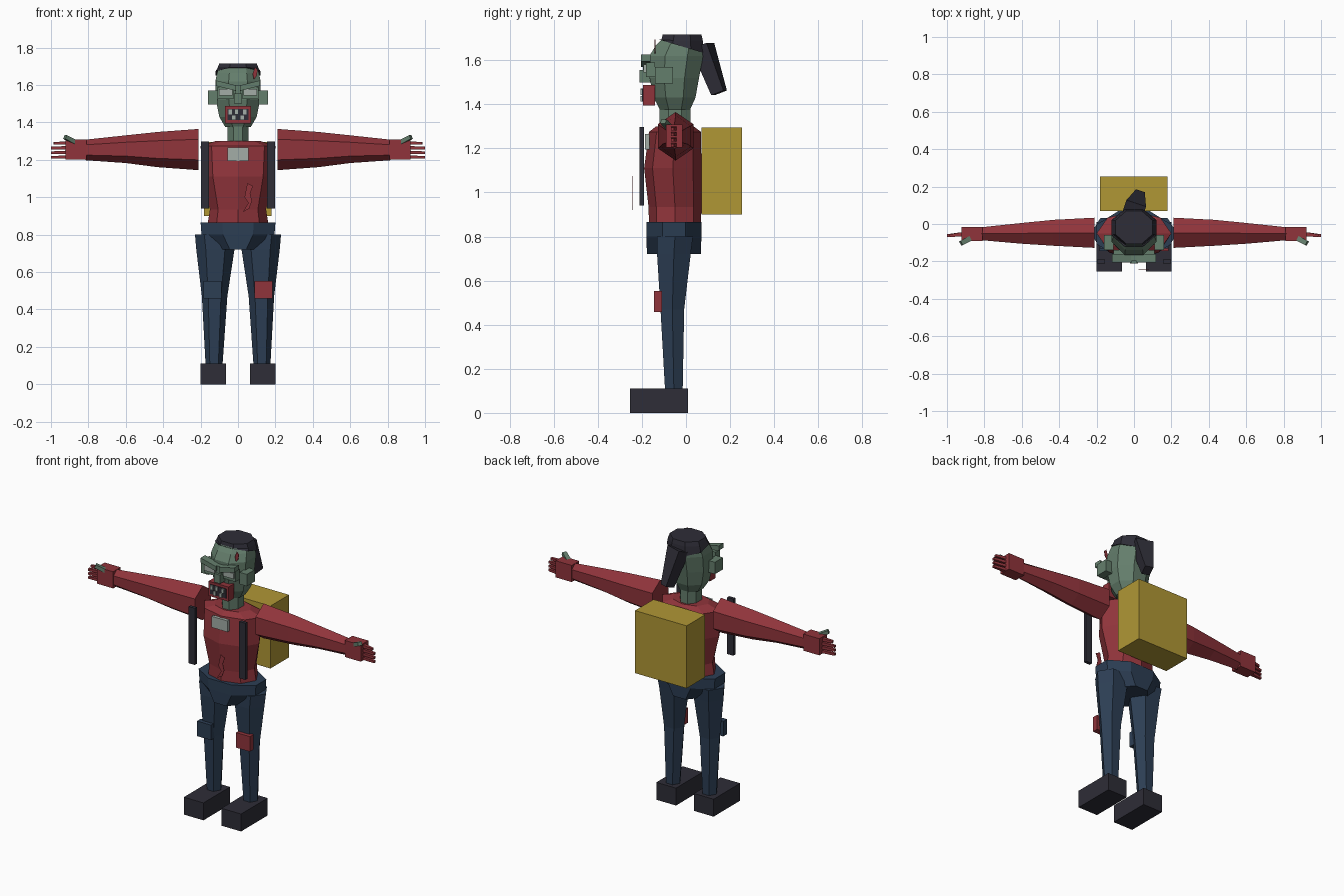
import bpy, bmesh, math
from mathutils import Vector

cube = bpy.data.objects.get("Cube")
if cube:
    bpy.data.objects.remove(cube, do_unlink=True)


def material(name, rgb):
    lin = [((c / 255 + 0.055) / 1.055) ** 2.4 for c in rgb] + [1.0]
    m = bpy.data.materials.new(name)
    m.use_nodes = True
    m.diffuse_color = lin
    b = m.node_tree.nodes["Principled BSDF"]
    b.inputs["Base Color"].default_value = lin
    b.inputs["Roughness"].default_value = 0.9
    return m


RED = material("shirt red", (144, 52, 59))
BLUE = material("denim blue", (44, 62, 84))
DARK = material("charcoal", (46, 45, 55))
SKIN = material("grey green skin", (100, 126, 108))
YELLOW = material("mustard yellow", (176, 151, 53))
PALE = material("pale grey", (163, 174, 167))


def finish(name, bm, mat):
    bmesh.ops.recalc_face_normals(bm, faces=bm.faces)
    me = bpy.data.meshes.new(name)
    bm.to_mesh(me)
    bm.free()
    me.materials.append(mat)
    ob = bpy.data.objects.new(name, me)
    bpy.context.collection.objects.link(ob)
    return ob


def box(name, mat, x, y, z, tilt=0.0):
    """Box from (min, max) ranges; tilt slopes it in the front plane."""
    bm = bmesh.new()
    bmesh.ops.create_cube(bm, size=1)
    for v in bm.verts:
        lx = v.co.x * (x[1] - x[0])
        v.co = Vector(((x[0] + x[1]) / 2 + lx,
                       (y[0] + y[1]) / 2 + v.co.y * (y[1] - y[0]),
                       (z[0] + z[1]) / 2 + v.co.z * (z[1] - z[0]) + lx * tilt))
    return finish(name, bm, mat)


def loft(name, mat, rings, sides, flat=False, tilt=0.0, along_x=False):
    """Skin of rings (position, centre a, centre b, radius a, radius b)."""
    bm = bmesh.new()
    off = math.pi / sides if flat else 0.0
    k = 1 / math.cos(off) if flat else 1.0
    loops = []
    for p, ca, cb, ra, rb in rings:
        loop = []
        for i in range(sides):
            t = math.tau * i / sides + off
            a, b = ra * k * math.cos(t), rb * k * math.sin(t)
            co = (p, ca + a, cb + b) if along_x else (ca + a, cb + b, p + tilt * b)
            loop.append(bm.verts.new(co))
        loops.append(loop)
    for lo, hi in zip(loops, loops[1:]):
        for i in range(sides):
            j = (i + 1) % sides
            bm.faces.new((lo[i], lo[j], hi[j], hi[i]))
    bm.faces.new(loops[0])
    bm.faces.new(loops[-1])
    return finish(name, bm, mat)


def bar(name, mat, p, q, w0, w1, d0, d1):
    """Tapered four-sided bar between two points."""
    bm = bmesh.new()
    p, q = Vector(p), Vector(q)
    axis = (q - p).normalized()
    u = axis.cross(Vector((0, 0, 1))).normalized()
    v = axis.cross(u)
    ends = [[bm.verts.new(c + u * w * s + v * d * t)
             for s, t in ((-1, -1), (1, -1), (1, 1), (-1, 1))]
            for c, w, d in ((p, w0, d0), (q, w1, d1))]
    for i in range(4):
        j = (i + 1) % 4
        bm.faces.new((ends[0][i], ends[0][j], ends[1][j], ends[1][i]))
    bm.faces.new(ends[0])
    bm.faces.new(ends[1])
    return finish(name, bm, mat)


def plate(name, mat, pts, y, thick=0.003):
    """Thin cut-out facing the front."""
    bm = bmesh.new()
    f = bm.faces.new([bm.verts.new((x, y, z)) for x, z in pts])
    geo = bmesh.ops.extrude_face_region(bm, geom=[f])["geom"]
    for v in geo:
        if isinstance(v, bmesh.types.BMVert):
            v.co.y += thick
    return finish(name, bm, mat)


# Torso, hips and neck
loft("shirt_torso", RED, [
    (0.86, 0, -0.05, 0.162, 0.118), (0.935, 0, -0.05, 0.15, 0.12),
    (1.11, 0, -0.06, 0.19, 0.13), (1.275, 0, -0.05, 0.2, 0.118),
    (1.30, 0, -0.05, 0.12, 0.085)], 8)
loft("trouser_hips", BLUE, [
    (0.72, 0, -0.055, 0.105, 0.122), (0.80, 0, -0.055, 0.195, 0.125),
    (0.865, 0, -0.055, 0.2, 0.125)], 8, flat=True)
loft("neck", SKIN, [(1.26, 0, -0.05, 0.055, 0.07), (1.40, 0, -0.05, 0.055, 0.07)], 8, flat=True)
box("chest_patch", PALE, (-0.055, 0.055), (-0.185, -0.165), (1.195, 1.265))
plate("shirt_tear", RED, [(0.025, 0.92), (0.055, 0.97), (0.035, 1.0), (0.05, 1.075),
                          (0.08, 1.06), (0.065, 1.02), (0.075, 0.98), (0.06, 0.94)], -0.246)

# Backpack
box("backpack", YELLOW, (-0.183, 0.178), (0.07, 0.255), (0.9, 1.295))

# Head, hair and ponytail
loft("head", SKIN, [
    (1.375, 0, -0.05, 0.068, 0.068), (1.43, 0, -0.052, 0.1, 0.095),
    (1.52, 0, -0.053, 0.118, 0.112), (1.62, 0, -0.044, 0.121, 0.122),
    (1.665, 0, -0.03, 0.112, 0.108), (1.70, 0, -0.018, 0.1, 0.088)], 8, flat=True)
loft("hair_cap", DARK, [
    (1.663, 0, -0.02, 0.119, 0.101), (1.69, 0, -0.018, 0.11, 0.094),
    (1.716, 0, -0.018, 0.1, 0.088)], 8, flat=True, tilt=-0.0)
for v in bpy.data.objects["hair_cap"].data.vertices:
    if v.co.z < 1.68:
        v.co.z -= 0.3 * (v.co.y + 0.02)
bar("ponytail", DARK, (0, 0.075, 1.665), (0.025, 0.15, 1.452), 0.055, 0.025, 0.04, 0.031)

# Mouth with teeth
box("mouth", RED, (-0.07, 0.07), (-0.195, -0.14), (1.395, 1.487))
box("mouth_inside", DARK, (-0.055, 0.055), (-0.199, -0.19), (1.412, 1.472))
for i, (tx, tz) in enumerate([(-0.042, 1.455), (-0.008, 1.457), (0.036, 1.455),
                              (-0.022, 1.424), (0.022, 1.424)]):
    box(f"tooth_{i + 1}", PALE, (tx - 0.009, tx + 0.009), (-0.207, -0.195), (tz - 0.012, tz + 0.014))

# Nose and forehead scar
box("nose", SKIN, (-0.022, 0.022), (-0.21, -0.15), (1.50, 1.555))
box("nose_bridge", SKIN, (-0.016, 0.016), (-0.195, -0.15), (1.55, 1.60))
plate("forehead_scar", RED, [(0.085, 1.63), (0.078, 1.66), (0.09, 1.695),
                             (0.105, 1.68), (0.1, 1.65)], -0.142)

# Parts repeated on both sides
for s, side in ((1, "left"), (-1, "right")):
    def span(a, b):
        return tuple(sorted((s * a, s * b)))

    # Face
    box(f"{side}_ear", SKIN, span(0.11, 0.16), (-0.14, -0.06), (1.495, 1.57))
    box(f"{side}_brow", SKIN, span(0.012, 0.118), (-0.205, -0.16), (1.582, 1.612), tilt=s * 0.25)
    box(f"{side}_eye_socket", SKIN, span(0.025, 0.11), (-0.182, -0.14), (1.525, 1.59))
    box(f"{side}_eye", PALE, span(0.03, 0.102), (-0.192, -0.165), (1.545, 1.58))

    # Backpack strap
    box(f"{side}_strap", DARK, span(0.155, 0.198), (-0.21, -0.19), (0.94, 1.298))

    # Sleeve: hexagonal with a ridge on top
    arm = loft(f"{side}_sleeve", RED, [
        (s * 0.212, 1.255, -0.047, 0.11, 0.093), (s * 0.43, 1.255, -0.047, 0.094, 0.08),
        (s * 0.60, 1.257, -0.05, 0.074, 0.064), (s * 0.815, 1.253, -0.052, 0.055, 0.04)],
        6, along_x=True)
    for v in arm.data.vertices:
        v.co.y, v.co.z = v.co.z, v.co.y

    # Hand, fingers and thumb
    box(f"{side}_hand", RED, span(0.81, 0.922), (-0.09, -0.015), (1.203, 1.308))
    for i in range(4):
        z = 1.213 + i * 0.025
        tip = 1.0 if i < 3 else 0.985
        bar(f"{side}_finger_{i + 1}", RED, (s * 0.915, -0.055, z + 0.002), (s * tip, -0.062, z),
            0.012, 0.007, 0.009, 0.007)
    bar(f"{side}_thumb", SKIN, (s * 0.858, -0.068, 1.287), (s * 0.925, -0.103, 1.322),
        0.014, 0.013, 0.012, 0.011)

    # Leg: hexagonal, tapering to the shoe
    loft(f"{side}_trouser_leg", BLUE, [
        (0.10, s * 0.128, -0.055, 0.045, 0.046), (0.47, s * 0.125, -0.062, 0.068, 0.062),
        (0.72, s * 0.121, -0.055, 0.102, 0.088), (0.80, s * 0.13, -0.05, 0.1, 0.094)], 6)
    box(f"{side}_knee_patch", RED if s > 0 else BLUE,
        span(0.088, 0.185), (-0.145, -0.108), (0.458, 0.553))
    box(f"{side}_shoe", DARK, span(0.063, 0.2), (-0.255, 0.01), (0, 0.11))
